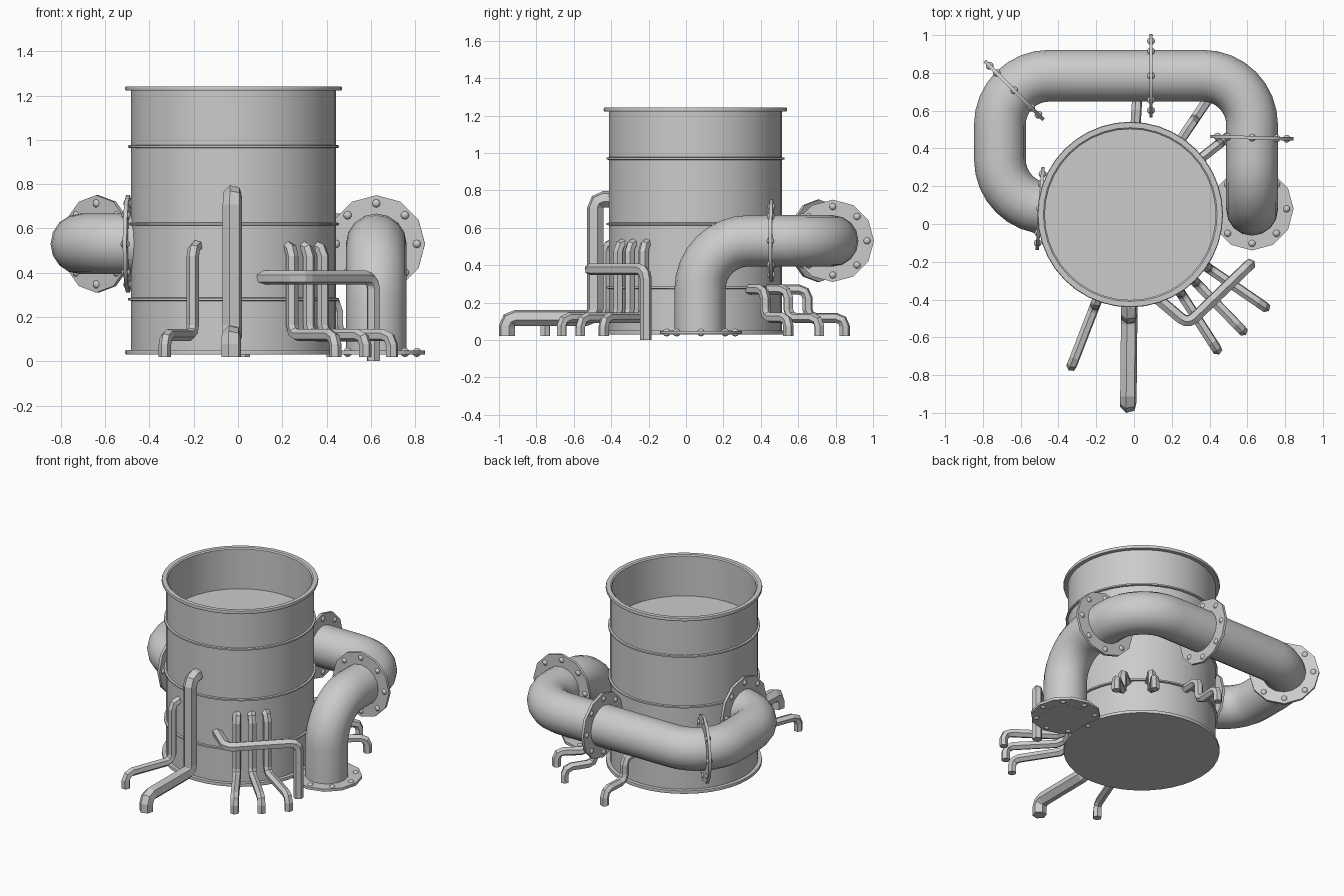
import bpy, bmesh, math
from mathutils import Vector, Matrix

if "Cube" in bpy.data.objects:
    bpy.data.objects.remove(bpy.data.objects["Cube"])

CX, CY = -0.02, 0.05      # tank axis


def finish(bm, name, smooth_deg=None):
    bmesh.ops.remove_doubles(bm, verts=bm.verts, dist=0.0001)
    bmesh.ops.recalc_face_normals(bm, faces=bm.faces)
    me = bpy.data.meshes.new(name)
    bm.to_mesh(me)
    bm.free()
    ob = bpy.data.objects.new(name, me)
    bpy.context.collection.objects.link(ob)
    if smooth_deg:
        bpy.ops.object.select_all(action='DESELECT')
        ob.select_set(True)
        bpy.context.view_layer.objects.active = ob
        bpy.ops.object.shade_smooth_by_angle(angle=math.radians(smooth_deg))
    return ob


def lathe(name, profile, steps=40):
    bm = bmesh.new()
    vs = [bm.verts.new((r, 0, z)) for r, z in profile]
    es = [bm.edges.new(p) for p in zip(vs, vs[1:])]
    bmesh.ops.spin(bm, geom=vs + es, cent=(0, 0, 0), axis=(0, 0, 1),
                   angle=math.tau, steps=steps)
    bmesh.ops.translate(bm, verts=bm.verts, vec=(CX, CY, 0))
    return finish(bm, name, 35)


def fillet(points, radius, n):
    """Round the corners of a polyline with arcs of n segments."""
    pts = [Vector(p) for p in points]
    out = [pts[0]]
    for a, b, c in zip(pts, pts[1:], pts[2:]):
        u, v = (a - b).normalized(), (c - b).normalized()
        half = u.angle(v) / 2
        t = radius / math.tan(half)
        centre = b + (u + v).normalized() * radius / math.sin(half)
        s, e = b + u * t - centre, b + v * t - centre
        axis, ang = s.cross(e), s.angle(e)
        for i in range(n + 1):
            out.append(centre + Matrix.Rotation(ang * i / n, 3, axis) @ s)
    return out + [pts[-1]]


def sweep(name, path, radius, sides, smooth_deg=None):
    """Round tube with capped ends along a path."""
    bm = bmesh.new()
    tans = [(path[min(i + 1, len(path) - 1)] - path[max(i - 1, 0)]).normalized()
            for i in range(len(path))]
    side = tans[0].orthogonal().normalized()
    rings = []
    for i, (p, t) in enumerate(zip(path, tans)):
        if i:
            side = tans[i - 1].rotation_difference(t) @ side
        up = t.cross(side)
        rings.append([bm.verts.new(p + radius * (
            side * math.cos(math.tau * k / sides) + up * math.sin(math.tau * k / sides)))
            for k in range(sides)])
    for r0, r1 in zip(rings, rings[1:]):
        for k in range(sides):
            j = (k + 1) % sides
            bm.faces.new((r0[k], r0[j], r1[j], r1[k]))
    bm.faces.new(rings[0])
    bm.faces.new(rings[-1])
    return finish(bm, name, smooth_deg)


def flange(name, centre, axis):
    """Thin 12-sided disc with eight round bolts."""
    bm = bmesh.new()
    bmesh.ops.create_cone(bm, cap_ends=True, segments=12, radius1=0.22,
                          radius2=0.22, depth=0.018)
    for k in range(8):
        a = math.tau * k / 8
        bmesh.ops.create_uvsphere(
            bm, u_segments=10, v_segments=6, radius=0.021,
            matrix=Matrix.Translation((0.183 * math.cos(a), 0.183 * math.sin(a), 0)))
    rot = Vector(axis).to_track_quat('Z', 'Y').to_matrix().to_4x4()
    bmesh.ops.transform(bm, verts=bm.verts, matrix=Matrix.Translation(centre) @ rot)
    return finish(bm, name, 40)


def radial(angle_dir, r, z):
    d = Vector((angle_dir[0], angle_dir[1], 0)).normalized() * r
    return Vector((CX + d.x, CY + d.y, z))


# Tank: open drum with rims, bands and an inner surface near the top
R = 0.463
profile = [(0, 0.03), (0.488, 0.03), (0.49, 0.04), (0.488, 0.05), (R, 0.05)]
for z in (0.28, 0.62, 0.97):
    profile += [(R, z - 0.007), (R + 0.013, z - 0.005), (R + 0.013, z + 0.005), (R, z + 0.007)]
profile += [(R, 1.222), (0.488, 1.222), (0.491, 1.232), (0.488, 1.242),
            (0.46, 1.242), (0.452, 1.235), (0.452, 0.96), (0, 0.96)]
lathe("tank", profile)

# Large pipe wrapping round the back of the tank
H = 0.53
main = fillet([(0.625, 0.075, 0.03), (0.625, 0.075, H), (0.625, 0.785, H),
               (-0.71, 0.785, H), (-0.71, 0.082, H), (-0.43, 0.082, H)], 0.26, 8)
sweep("main_pipe", main, 0.137, 16, 40)

# Bolted flanges along the large pipe
for i, (c, ax) in enumerate([
        ((0.625, 0.08, 0.04), (0, 0, 1)),
        ((0.625, 0.457, H), (0.03, 1, 0)),
        ((0.09, 0.785, H), (1, 0, 0)),
        ((-0.635, 0.708, H), (1, 1, 0)),
        ((-0.497, 0.082, H), (1, -0.07, 0))]):
    flange(f"flange_{i + 1}", c, ax)


# Small pipes: out of the tank, down the wall, outward, then into the ground
def drop_pipe(name, d, r_wall, r_foot, z_top, radius, z_low=0.118):
    pts = [radial(d, 0.41, z_top), radial(d, r_wall, z_top), radial(d, r_wall, z_low),
           radial(d, r_foot, z_low), radial(d, r_foot, 0.02)]
    sweep(name, fillet(pts, 0.045, 2), radius, 6)


drop_pipe("front_tall_pipe", (-0.01, -1), 0.535, 1.007, 0.752, 0.045)
drop_pipe("front_left_pipe", (-0.36, -0.93), 0.51, 0.86, 0.52, 0.028)
for i, foot in enumerate([(0.44, -0.665), (0.575, -0.565), (0.695, -0.44)]):
    d = (foot[0] - CX, foot[1] - CY)
    drop_pipe(f"front_right_pipe_{i + 1}", d, 0.49, math.hypot(*d), 0.52, 0.028)
for i, d in enumerate([(0.06, 1), (0.56, 0.83), (0.78, 0.62)]):
    drop_pipe(f"back_pipe_{i + 1}", d, 0.60, 0.80, 0.27, 0.028)

# Bent pipe crossing in front of the right-hand group
bent = fillet([(0.06, -0.34, 0.378), (0.285, -0.53, 0.378), (0.612, -0.215, 0.378),
               (0.612, -0.215, 0.0)], 0.05, 3)
sweep("front_bent_pipe", bent, 0.032, 6)
